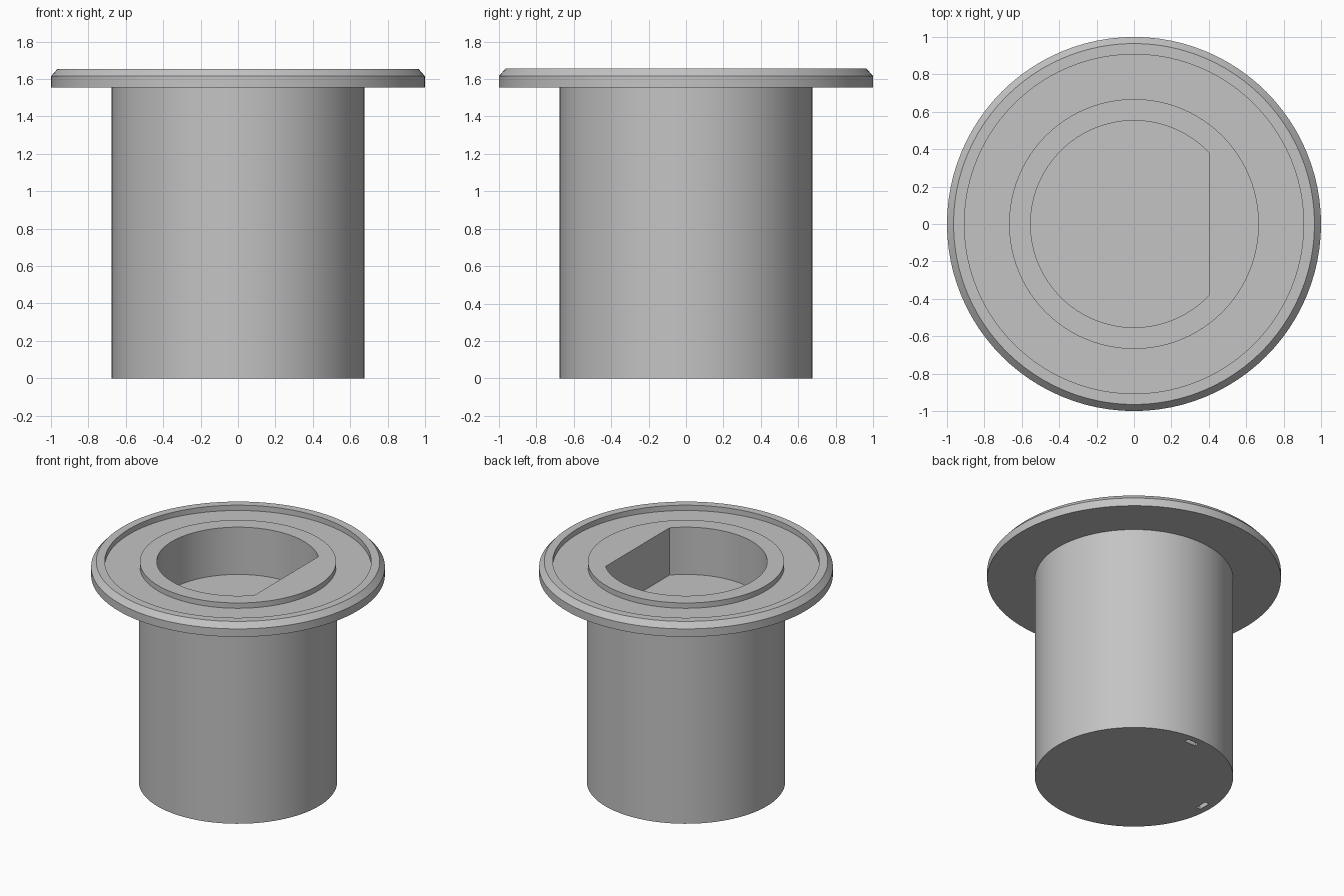
import bpy, bmesh, math

cube = bpy.data.objects.get("Cube")
if cube:
    bpy.data.objects.remove(cube, do_unlink=True)

SEGMENTS = 96
grey = bpy.data.materials.new("plain grey")
grey.use_nodes = True
colour = (0.55, 0.55, 0.55, 1)
grey.diffuse_color = colour
grey.node_tree.nodes["Principled BSDF"].inputs["Base Color"].default_value = colour


def make_object(name, bm):
    bmesh.ops.recalc_face_normals(bm, faces=bm.faces)
    mesh = bpy.data.meshes.new(name)
    bm.to_mesh(mesh)
    bm.free()
    mesh.materials.append(grey)
    obj = bpy.data.objects.new(name, mesh)
    bpy.context.collection.objects.link(obj)
    return obj


def lathe(name, profile):
    """Stack rings of (radius, height) and cap both ends."""
    bm = bmesh.new()
    rings = []
    for r, z in profile:
        angles = [2 * math.pi * i / SEGMENTS for i in range(SEGMENTS)]
        rings.append([bm.verts.new((r * math.cos(a), r * math.sin(a), z)) for a in angles])
    for low, high in zip(rings, rings[1:]):
        for i in range(SEGMENTS):
            j = (i + 1) % SEGMENTS
            bm.faces.new((low[i], low[j], high[j], high[i]))
    bm.faces.new(rings[0])
    bm.faces.new(rings[-1])
    return make_object(name, bm)


def prism(name, outline, bottom, top):
    bm = bmesh.new()
    face = bm.faces.new([bm.verts.new((x, y, bottom)) for x, y in outline])
    extruded = bmesh.ops.extrude_face_region(bm, geom=[face])["geom"]
    verts = [v for v in extruded if isinstance(v, bmesh.types.BMVert)]
    bmesh.ops.translate(bm, verts=verts, vec=(0, 0, top - bottom))
    return make_object(name, bm)


def cut(target, cutter):
    cutter.hide_render = True
    mod = target.modifiers.new("cut", "BOOLEAN")
    mod.operation = "DIFFERENCE"
    mod.solver = "EXACT"
    mod.object = cutter
    bpy.context.view_layer.objects.active = target
    bpy.ops.object.modifier_apply(modifier=mod.name)
    bpy.data.objects.remove(cutter, do_unlink=True)


def rectangle(x, y, w, d):
    return [(x + sx * w / 2, y + sy * d / 2)
            for sx, sy in ((-1, -1), (1, -1), (1, 1), (-1, 1))]


# Barrel, chamfered flange, ring recess and raised centre in one turned profile
body = lathe("flanged_barrel", [
    (0.675, 0), (0.675, 1.555), (1, 1.555), (1, 1.615), (0.965, 1.655),
    (0.907, 1.655), (0.907, 1.615), (0.668, 1.615), (0.668, 1.655)])

# D-shaped blind pocket, flat on the +x side
radius, flat = 0.553, 0.403
start = math.acos(flat / radius)
sweep = 2 * (math.pi - start)
arc = [start + sweep * i / 72 for i in range(73)]
cut(body, prism("pocket_cutter",
                [(radius * math.cos(a), radius * math.sin(a)) for a in arc], 1.3, 1.8))

# Two small slots under the barrel
cut(body, prism("back_slot_cutter", rectangle(0, 0.61, 0.095, 0.035), -0.1, 0.1))
cut(body, prism("side_slot_cutter", rectangle(-0.61, 0, 0.035, 0.095), -0.1, 0.1))

bpy.ops.object.select_all(action="DESELECT")
body.select_set(True)
bpy.context.view_layer.objects.active = body
bpy.ops.object.shade_smooth_by_angle(angle=math.radians(30))
